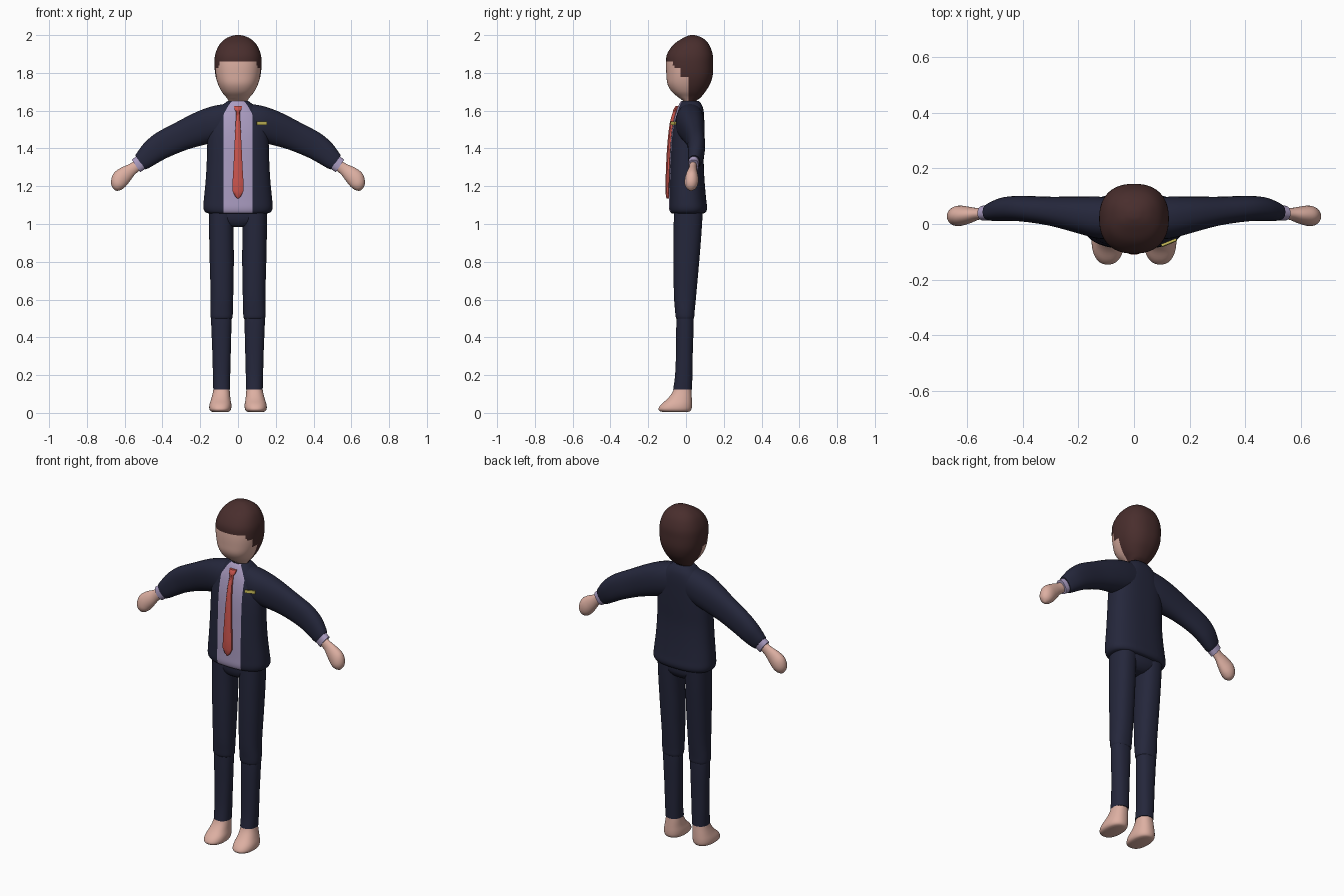
import bpy, bmesh, math
from mathutils import Vector


def material(name, rgb):
    m = bpy.data.materials.new(name)
    m.diffuse_color = (*rgb, 1)
    return m


NAVY = material("navy cloth", (0.018, 0.020, 0.044))
SKIN = material("skin", (0.72, 0.43, 0.36))
HAIR = material("brown hair", (0.066, 0.027, 0.026))
LILAC = material("lilac shirt", (0.40, 0.33, 0.53))
RED = material("red tie", (0.60, 0.09, 0.075))
GOLD = material("gold badge", (0.52, 0.45, 0.09))


def level(z, hx, yf, yb, cx=0):
    """Horizontal ring: centre x, y, z, half width, half depth, tilt."""
    return (cx, (yf + yb) / 2, z, hx, (yb - yf) / 2, 0)


def limb(x, z, half, y, hy, tilt):
    """Ring across a limb, tilt in degrees (90 = upright)."""
    return (x, y, z, half, hy, math.radians(tilt))


def spline(rings, steps):
    """Smooth the ring list with a Catmull-Rom curve."""
    out = []
    for i in range(len(rings) - 1):
        p0, p1 = rings[max(i - 1, 0)], rings[i]
        p2, p3 = rings[i + 1], rings[min(i + 2, len(rings) - 1)]
        for k in range(steps):
            t = k / steps
            out.append([0.5 * (2 * b + (c - a) * t + (2 * a - 5 * b + 4 * c - d) * t * t
                               + (3 * b - a - 3 * c + d) * t ** 3)
                        for a, b, c, d in zip(p0, p1, p2, p3)])
    return out + [list(rings[-1])]


def loft(name, rings, mats, n=32, power=2.3, steps=4, side=1, cuts=(), rule=None):
    """Skin a row of rounded rings; cuts are planes, rule picks a material."""
    bm = bmesh.new()
    loops = []
    for cx, cy, cz, hu, hv, t in spline(rings, steps):
        loop = []
        for k in range(n):
            a = 2 * math.pi * (k + 0.5) / n
            c, s = math.cos(a), math.sin(a)
            u = math.copysign(abs(c) ** (2 / power), c) * hu
            v = math.copysign(abs(s) ** (2 / power), s) * hv
            loop.append(bm.verts.new((side * (cx + u * math.cos(t)), cy + v,
                                      cz + u * math.sin(t))))
        loops.append(loop)
    for a, b in zip(loops, loops[1:]):
        for k in range(n):
            j = (k + 1) % n
            bm.faces.new((a[k], a[j], b[j], b[k]))
    bm.faces.new(loops[0])
    bm.faces.new(loops[-1])
    bmesh.ops.recalc_face_normals(bm, faces=bm.faces)
    for co, no in cuts:
        bmesh.ops.bisect_plane(bm, geom=bm.verts[:] + bm.edges[:] + bm.faces[:],
                               plane_co=co, plane_no=no)
    bm.normal_update()
    if rule:
        for f in bm.faces:
            f.material_index = rule(f.calc_center_median(), f.normal)
    return finish(name, bm, mats)


def finish(name, bm, mats):
    me = bpy.data.meshes.new(name)
    bm.to_mesh(me)
    bm.free()
    ob = bpy.data.objects.new(name, me)
    bpy.context.collection.objects.link(ob)
    for m in mats:
        me.materials.append(m)
    bpy.ops.object.select_all(action='DESELECT')
    ob.select_set(True)
    bpy.context.view_layer.objects.active = ob
    bpy.ops.object.shade_smooth_by_angle(angle=math.radians(45))
    return ob


# Head with a hair cap: straight fringe, toothed sides, full back
def hair_rule(c, n):
    if c.z < 1.645:
        return 0
    if c.y > 0.012 or c.z > 1.86:
        return 1
    if abs(c.x) < 0.1 and c.y < -0.05:
        return 0
    tooth = 1.79 if c.y < -0.06 else 1.825 if c.y < -0.03 else 1.78
    return int(c.z > tooth)


loft("head", [level(1.60, 0.046, -0.02, 0.06), level(1.645, 0.048, -0.012, 0.05),
              level(1.67, 0.062, -0.04, 0.078), level(1.70, 0.086, -0.075, 0.102),
              level(1.74, 0.106, -0.098, 0.127), level(1.79, 0.120, -0.104, 0.142),
              level(1.85, 0.125, -0.106, 0.144), level(1.90, 0.120, -0.10, 0.141),
              level(1.95, 0.098, -0.066, 0.122), level(1.982, 0.064, -0.02, 0.092),
              level(1.997, 0.028, 0.012, 0.058), level(2.0, 0.006, 0.03, 0.04)],
     [SKIN, HAIR], n=64, power=2.35, steps=5,
     cuts=[((0, 0, 1.86), (0, 0, 1)), ((0, 0.012, 0), (0, 1, 0))], rule=hair_rule)


# Jacket body with the shirt showing between the lapels
def shirt_rule(c, n):
    width = min(0.076, 0.04 + (1.64 - c.z) * 0.6)
    return int(c.y < -0.01 and abs(c.x) < width and n.z > -0.8)


loft("jacket", [level(1.055, 0.150, -0.070, 0.088), level(1.062, 0.172, -0.083, 0.104),
                level(1.085, 0.183, -0.090, 0.112), level(1.13, 0.181, -0.090, 0.107),
                level(1.22, 0.172, -0.089, 0.099), level(1.32, 0.166, -0.086, 0.094),
                level(1.42, 0.163, -0.082, 0.096), level(1.50, 0.158, -0.074, 0.097),
                level(1.57, 0.135, -0.060, 0.096), level(1.615, 0.098, -0.045, 0.090),
                level(1.64, 0.070, -0.033, 0.078), level(1.652, 0.052, -0.024, 0.066)],
     [NAVY, LILAC], n=64, power=2.5, steps=5,
     cuts=[((0.076, 0, 0), (1, 0, 0)), ((-0.076, 0, 0), (1, 0, 0))], rule=shirt_rule)

# Hips joining the two trouser legs
loft("hips", [level(0.985, 0.05, -0.035, 0.05), level(1.0, 0.10, -0.052, 0.07),
              level(1.03, 0.145, -0.062, 0.086), level(1.08, 0.152, -0.062, 0.088)], [NAVY])

# Tie hanging down the shirt front
loft("tie", [level(1.135, 0.003, -0.104, -0.088), level(1.175, 0.031, -0.110, -0.085),
             level(1.30, 0.026, -0.107, -0.080), level(1.42, 0.020, -0.100, -0.074),
             level(1.53, 0.014, -0.088, -0.062), level(1.59, 0.011, -0.071, -0.045),
             level(1.605, 0.020, -0.068, -0.036), level(1.625, 0.023, -0.056, -0.026)],
     [RED], n=8, power=2, steps=2)

# Name badge on the chest
bm = bmesh.new()
bmesh.ops.create_cube(bm, size=1)
for v in bm.verts:
    v.co = Vector((v.co.x * 0.058, v.co.y * 0.009, v.co.z * 0.017))
badge = finish("badge", bm, [GOLD])
badge.location = (0.126, -0.067, 1.533)
badge.rotation_euler = (math.radians(-8), 0, math.radians(22))

for side, tag in ((-1, "right"), (1, "left")):
    # Sleeve, shirt cuff and mitten hand
    loft(tag + "_sleeve",
         [limb(0.05, 1.545, 0.093, 0.022, 0.070, 88), limb(0.12, 1.53, 0.095, 0.022, 0.076, 80),
          limb(0.20, 1.505, 0.089, 0.033, 0.066, 70), limb(0.30, 1.465, 0.078, 0.046, 0.052, 65),
          limb(0.40, 1.418, 0.072, 0.055, 0.046, 62), limb(0.46, 1.377, 0.064, 0.054, 0.043, 58),
          limb(0.50, 1.341, 0.053, 0.047, 0.036, 56), limb(0.518, 1.326, 0.045, 0.043, 0.030, 55)],
         [NAVY], side=side)
    loft(tag + "_cuff",
         [limb(0.49, 1.343, 0.040, 0.042, 0.028, 56), limb(0.515, 1.325, 0.041, 0.041, 0.028, 56),
          limb(0.540, 1.307, 0.040, 0.039, 0.027, 56)], [LILAC], side=side)
    loft(tag + "_hand",
         [limb(0.52, 1.318, 0.028, 0.038, 0.020, 56), limb(0.56, 1.291, 0.031, 0.036, 0.021, 56),
          limb(0.595, 1.264, 0.042, 0.032, 0.030, 51), limb(0.622, 1.239, 0.047, 0.030, 0.036, 42),
          limb(0.637, 1.212, 0.040, 0.028, 0.035, 30), limb(0.645, 1.190, 0.026, 0.027, 0.024, 24),
          limb(0.647, 1.177, 0.006, 0.027, 0.006, 20)], [SKIN], power=2, side=side)
    # Trouser leg: wide thigh overlapping a narrower shin at the knee
    loft(tag + "_thigh",
         [level(0.495, 0.050, -0.045, 0.035, 0.087), level(0.505, 0.058, -0.054, 0.043, 0.087),
          level(0.54, 0.060, -0.058, 0.046, 0.087), level(0.62, 0.060, -0.064, 0.054, 0.085),
          level(0.80, 0.064, -0.067, 0.070, 0.086), level(0.95, 0.065, -0.066, 0.082, 0.088),
          level(1.08, 0.066, -0.064, 0.090, 0.088)], [NAVY], side=side)
    loft(tag + "_shin",
         [level(0.125, 0.045, -0.068, 0.032, 0.086), level(0.20, 0.046, -0.058, 0.034, 0.087),
          level(0.32, 0.049, -0.053, 0.036, 0.087), level(0.44, 0.053, -0.052, 0.040, 0.088),
          level(0.51, 0.055, -0.050, 0.040, 0.088), level(0.53, 0.050, -0.045, 0.035, 0.088)],
         [NAVY], side=side)
    # Bare foot, longest just above the sole
    loft(tag + "_foot",
         [level(0.004, 0.035, -0.115, 0.005, 0.094), level(0.009, 0.050, -0.138, 0.022, 0.094),
          level(0.022, 0.058, -0.146, 0.030, 0.094), level(0.045, 0.058, -0.132, 0.032, 0.093),
          level(0.075, 0.051, -0.098, 0.031, 0.091), level(0.11, 0.045, -0.072, 0.029, 0.088),
          level(0.15, 0.040, -0.058, 0.027, 0.087)], [SKIN], side=side)
